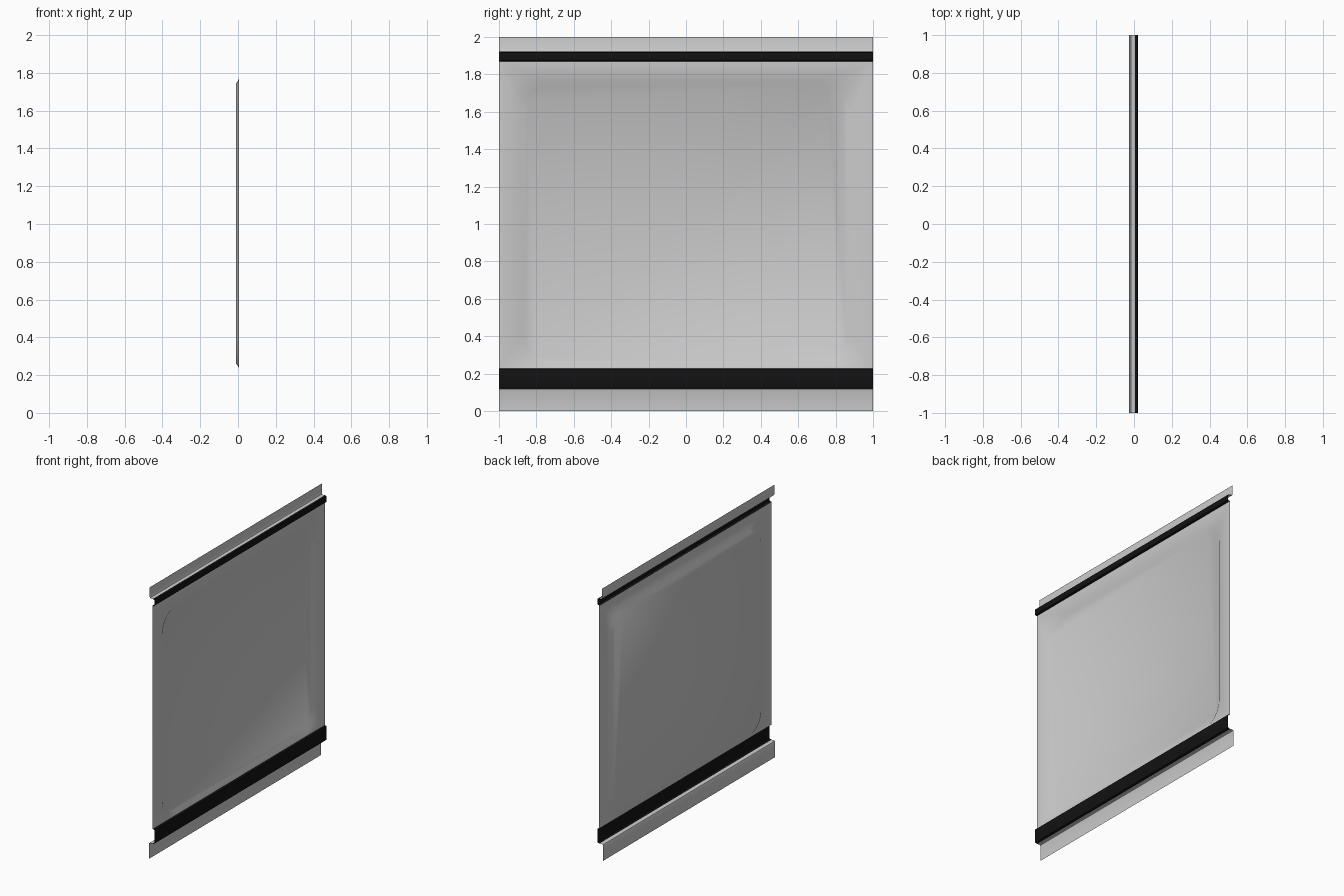
import bpy, bmesh, math

if "Cube" in bpy.data.objects:
    bpy.data.objects.remove(bpy.data.objects["Cube"])

black = bpy.data.materials.new("black_trim")
black.diffuse_color = (0.006, 0.006, 0.006, 1)
black.use_nodes = True
black.node_tree.nodes["Principled BSDF"].inputs["Base Color"].default_value = black.diffuse_color


def finish(bm, name, mat=None):
    me = bpy.data.meshes.new(name)
    bm.to_mesh(me)
    bm.free()
    ob = bpy.data.objects.new(name, me)
    bpy.context.collection.objects.link(ob)
    if mat:
        me.materials.append(mat)
    bpy.ops.object.select_all(action='DESELECT')
    bpy.context.view_layer.objects.active = ob
    ob.select_set(True)
    bpy.ops.object.shade_smooth_by_angle(angle=math.radians(35))
    return ob


def sheet(name, profile, mat=None):
    """Open (x, z) profile, listed bottom to top, swept along y."""
    bm = bmesh.new()
    rows = [[bm.verts.new((x, y, z)) for y in (-1, 1)] for x, z in profile]
    for a, b in zip(rows, rows[1:]):
        bm.faces.new((a[0], a[1], b[1], b[0]))
    return finish(bm, name, mat)


def rounded_loop(bm, x, hy, z0, z1, r, seg=8):
    """Rounded rectangle in the yz plane, counter-clockwise from +x."""
    corners = [(hy - r, z1 - r), (r - hy, z1 - r), (r - hy, z0 + r), (hy - r, z0 + r)]
    verts = []
    for k, (cy, cz) in enumerate(corners):
        for i in range(seg + 1):
            a = math.pi / 2 * (k + i / seg)
            verts.append(bm.verts.new((x, cy + r * math.cos(a), cz + r * math.sin(a))))
    return verts


# Main panel with a pressed, rounded recess
PX, RX, Z0, Z1 = 0.006, -0.01, 0.228, 1.87
bm = bmesh.new()
outer = rounded_loop(bm, PX, 0.89, 0.236, 1.77, 0.16)
inner = rounded_loop(bm, RX, 0.86, 0.263, 1.742, 0.13)
n = len(outer)
border = [bm.verts.new((PX, y, z)) for y, z in ((1, Z1), (-1, Z1), (-1, Z0), (1, Z0))]
edges = []
for loop in (outer, border):
    edges += [bm.edges.new((loop[i], loop[(i + 1) % len(loop)])) for i in range(len(loop))]
bmesh.ops.triangle_fill(bm, edges=edges, use_beauty=True, normal=(1, 0, 0))
for i in range(n):
    j = (i + 1) % n
    bm.faces.new((outer[i], outer[j], inner[j], inner[i]))
bm.faces.new(inner)
bmesh.ops.recalc_face_normals(bm, faces=bm.faces[:])
if max(bm.faces, key=lambda f: f.calc_area()).normal.x < 0:
    bmesh.ops.reverse_faces(bm, faces=bm.faces[:])
finish(bm, "main_panel")

# Black channel trims with softened corners
for name, a, b in (("lower_trim", 0.12, 0.228), ("upper_trim", 1.87, 1.92)):
    sheet(name, [(0.003, a), (0.014, a + 0.001), (0.019, a + 0.004), (0.021, a + 0.01),
                 (0.021, b - 0.01), (0.019, b - 0.004), (0.014, b - 0.001), (PX, b)], black)

# Bottom skirt and top strip, each with a bent ledge back to its trim
sheet("bottom_skirt", [(-0.026, 0), (-0.026, 0.11), (-0.023, 0.117), (-0.016, 0.12), (0.003, 0.12)])
sheet("top_strip", [(PX, 1.92), (-0.008, 1.92), (-0.015, 1.923), (-0.018, 1.93), (-0.018, 2)])
